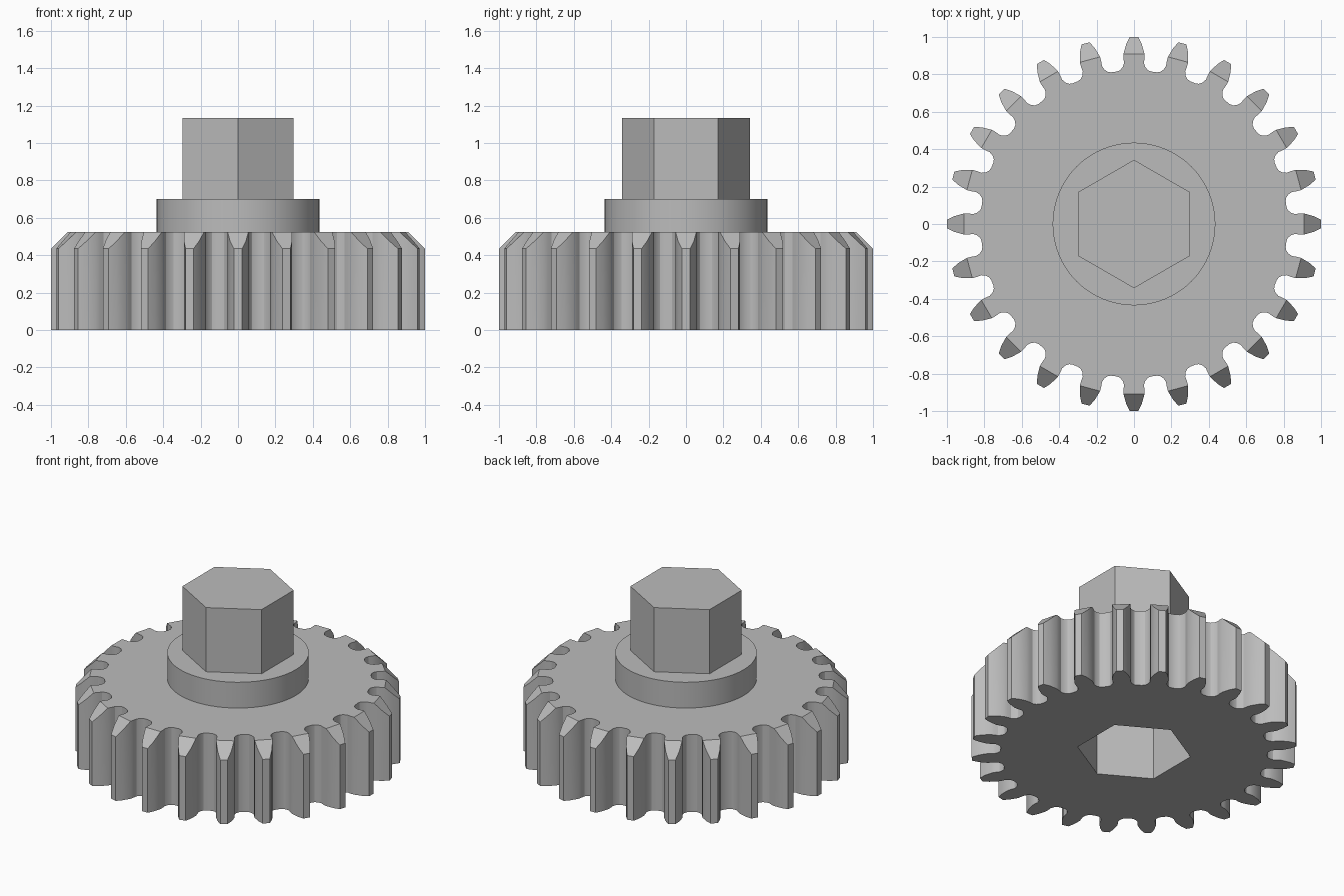
import bpy
import bmesh
from math import pi, sin, cos, radians

if "Cube" in bpy.data.objects:
    bpy.data.objects.remove(bpy.data.objects["Cube"], do_unlink=True)

TEETH = 24
GEAR_TOP = 0.525
CHAMFER_R = 0.91

grey = bpy.data.materials.new("plain grey")
grey.use_nodes = True
colour = (0.5, 0.5, 0.5, 1)
grey.diffuse_color = colour
grey.node_tree.nodes["Principled BSDF"].inputs["Base Color"].default_value = colour


def finish(name, bm):
    bmesh.ops.recalc_face_normals(bm, faces=bm.faces)
    mesh = bpy.data.meshes.new(name)
    bm.to_mesh(mesh)
    bm.free()
    mesh.materials.append(grey)
    obj = bpy.data.objects.new(name, mesh)
    bpy.context.collection.objects.link(obj)
    return obj


def prism(name, radius, z0, z1, sides):
    """Upright prism with one corner pointing to the back."""
    bm = bmesh.new()
    ring = [(radius * sin(2 * pi * i / sides), radius * cos(2 * pi * i / sides))
            for i in range(sides)]
    face = bm.faces.new([bm.verts.new((x, y, z0)) for x, y in ring])
    top = bmesh.ops.extrude_face_region(bm, geom=[face])["geom"]
    for v in top:
        if isinstance(v, bmesh.types.BMVert):
            v.co.z = z1
    return finish(name, bm)


def smooth(obj, angle):
    bpy.ops.object.select_all(action='DESELECT')
    obj.select_set(True)
    bpy.context.view_layer.objects.active = obj
    bpy.ops.object.shade_smooth_by_angle(angle=radians(angle))


# Half tooth outline: (sideways, outward), from the root to the tip
half = [(0.092, 0.815), (0.075, 0.822), (0.061, 0.838), (0.053, 0.86),
        (0.056, 0.885), (0.056, CHAMFER_R), (0.042, 0.96), (0.022, 1.0)]
tooth = half + [(-s, r) for s, r in reversed(half)]

# Gear wheel with a flat chamfer across each tooth tip
bm = bmesh.new()
bottom, top, rim = [], [], []
for k in range(TEETH):
    a = 2 * pi * k / TEETH
    tip = []
    for s, r in tooth:
        x, y = s * cos(a) - r * sin(a), s * sin(a) + r * cos(a)
        z = GEAR_TOP - max(0, r - CHAMFER_R)
        bottom.append(bm.verts.new((x, y, 0)))
        v = bm.verts.new((x, y, z))
        top.append(v)
        if r <= CHAMFER_R:
            rim.append(v)
        if r >= CHAMFER_R:
            tip.append(v)
    bm.faces.new(tip)
bm.faces.new(rim)
bm.faces.new(list(reversed(bottom)))
n = len(top)
for i in range(n):
    j = (i + 1) % n
    bm.faces.new((bottom[i], bottom[j], top[j], top[i]))
gear = finish("gear_wheel", bm)

# Hexagonal socket cut into the underside
cutter = prism("socket_cutter", 0.352, -0.1, 0.45, 6)
cutter.hide_render = True
cut = gear.modifiers.new("socket", 'BOOLEAN')
cut.operation = 'DIFFERENCE'
cut.solver = 'EXACT'
cut.object = cutter
bpy.context.view_layer.objects.active = gear
bpy.ops.object.modifier_apply(modifier=cut.name)
bpy.data.objects.remove(cutter, do_unlink=True)
smooth(gear, 25)

# Round collar and hexagonal shaft
collar = prism("collar", 0.435, GEAR_TOP, 0.70, 64)
smooth(collar, 30)
prism("hex_shaft", 0.343, 0.70, 1.135, 6)
